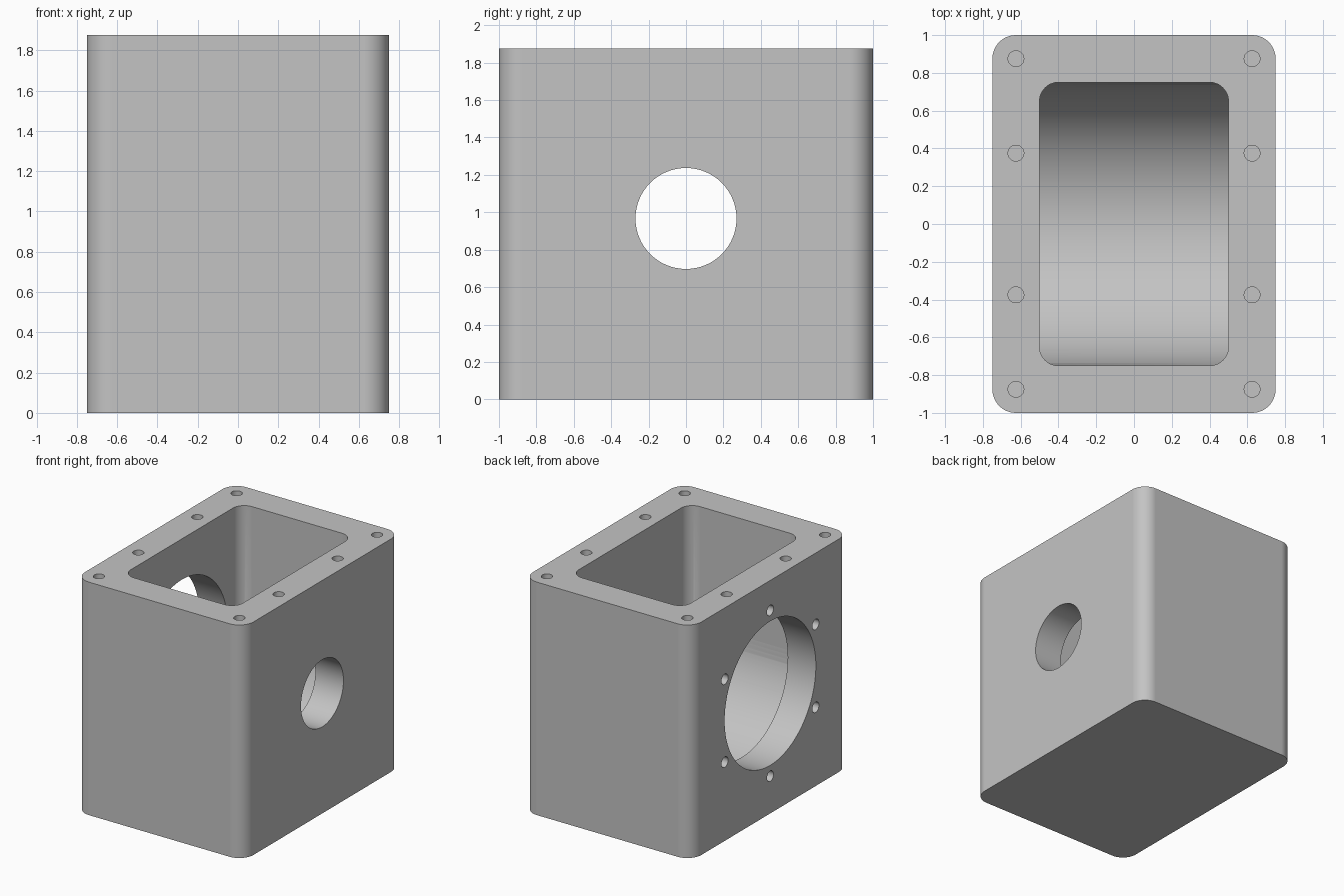
import bpy, bmesh
from math import sin, cos, pi, radians
from mathutils import Vector

cube = bpy.data.objects.get("Cube")
if cube:
    bpy.data.objects.remove(cube, do_unlink=True)

WIDTH, LENGTH, HEIGHT = 1.5, 2.0, 1.875
BORE_Z = 0.967          # height of the shaft axis
CAVITY_R = 0.75         # radius of the rounded cavity floor
SCREW_R = 0.042
SCREW_DEPTH = 0.16

grey = bpy.data.materials.new("cast grey")
grey.use_nodes = True
colour = (0.55, 0.55, 0.55, 1)
grey.diffuse_color = colour
grey.node_tree.nodes["Principled BSDF"].inputs["Base Color"].default_value = colour


def extrude(name, profile, offset):
    """Solid made by sweeping a closed outline along an offset."""
    bm = bmesh.new()
    face = bm.faces.new([bm.verts.new(p) for p in profile])
    swept = bmesh.ops.extrude_face_region(bm, geom=[face])["geom"]
    bmesh.ops.translate(bm, vec=Vector(offset),
                        verts=[g for g in swept if isinstance(g, bmesh.types.BMVert)])
    bmesh.ops.recalc_face_normals(bm, faces=bm.faces)
    mesh = bpy.data.meshes.new(name)
    bm.to_mesh(mesh)
    bm.free()
    mesh.materials.append(grey)
    obj = bpy.data.objects.new(name, mesh)
    bpy.context.collection.objects.link(obj)
    return obj


def rounded_rect(w, l, r, z, steps=12):
    pts = []
    for i, (sx, sy) in enumerate([(1, 1), (-1, 1), (-1, -1), (1, -1)]):
        for k in range(steps + 1):
            a = (i + k / steps) * pi / 2
            pts.append((sx * (w / 2 - r) + r * cos(a), sy * (l / 2 - r) + r * sin(a), z))
    return pts


def disc_x(x, y, z, r, n):
    return [(x, y + r * cos(2 * pi * k / n), z + r * sin(2 * pi * k / n)) for k in range(n)]


def disc_z(x, y, z, r, n):
    return [(x + r * cos(2 * pi * k / n), y + r * sin(2 * pi * k / n), z) for k in range(n)]


def combine(target, tool, operation):
    """Apply a boolean and discard the tool."""
    tool.hide_render = True
    mod = target.modifiers.new("cut", 'BOOLEAN')
    mod.operation, mod.solver, mod.object = operation, 'EXACT', tool
    bpy.context.view_layer.objects.active = target
    bpy.ops.object.modifier_apply(modifier=mod.name)
    bpy.data.objects.remove(tool, do_unlink=True)


# Outer block with rounded upright corners
housing = extrude("gearbox_housing", rounded_rect(WIDTH, LENGTH, 0.125, 0), (0, 0, HEIGHT))

# Cavity: rounded opening over a half-round floor
cavity = extrude("cavity_cutter", rounded_rect(1.0, 1.5, 0.1, 0.1), (0, 0, 2))
trough = [(-1, CAVITY_R * cos(a), BORE_Z + CAVITY_R * sin(a))
          for a in (pi + pi * k / 64 for k in range(65))]
trough[0] = (-1, -0.76, BORE_Z)
trough[-1] = (-1, 0.76, BORE_Z)
trough += [(-1, 0.76, 2.3), (-1, -0.76, 2.3)]
combine(cavity, extrude("trough_cutter", trough, (2, 0, 0)), 'INTERSECT')
combine(housing, cavity, 'DIFFERENCE')

# Small shaft bore in one side, large bearing bore in the other
combine(housing, extrude("shaft_bore", disc_x(0.3, 0, BORE_Z, 0.27, 64), (0.6, 0, 0)), 'DIFFERENCE')
combine(housing, extrude("bearing_bore", disc_x(-0.9, 0, BORE_Z, 0.58, 96), (0.6, 0, 0)), 'DIFFERENCE')

# Blind screw holes around the bearing bore
for k in range(6):
    a = radians(30 + 60 * k)
    hole = disc_x(-WIDTH / 2 - 0.1, 0.667 * cos(a), BORE_Z + 0.667 * sin(a), SCREW_R, 24)
    combine(housing, extrude("side_screw", hole, (0.1 + SCREW_DEPTH, 0, 0)), 'DIFFERENCE')

# Blind screw holes in the top rim
for x in (-0.625, 0.625):
    for y in (-0.875, -0.375, 0.375, 0.875):
        hole = disc_z(x, y, HEIGHT + 0.1, SCREW_R, 24)
        combine(housing, extrude("rim_screw", hole, (0, 0, -0.1 - SCREW_DEPTH)), 'DIFFERENCE')

# Smooth curved walls, crisp edges, flat planes kept flat
bpy.ops.object.select_all(action='DESELECT')
housing.select_set(True)
bpy.context.view_layer.objects.active = housing
bpy.ops.object.shade_smooth_by_angle(angle=radians(30))
weighted = housing.modifiers.new("weighted normals", 'WEIGHTED_NORMAL')
weighted.keep_sharp = True
